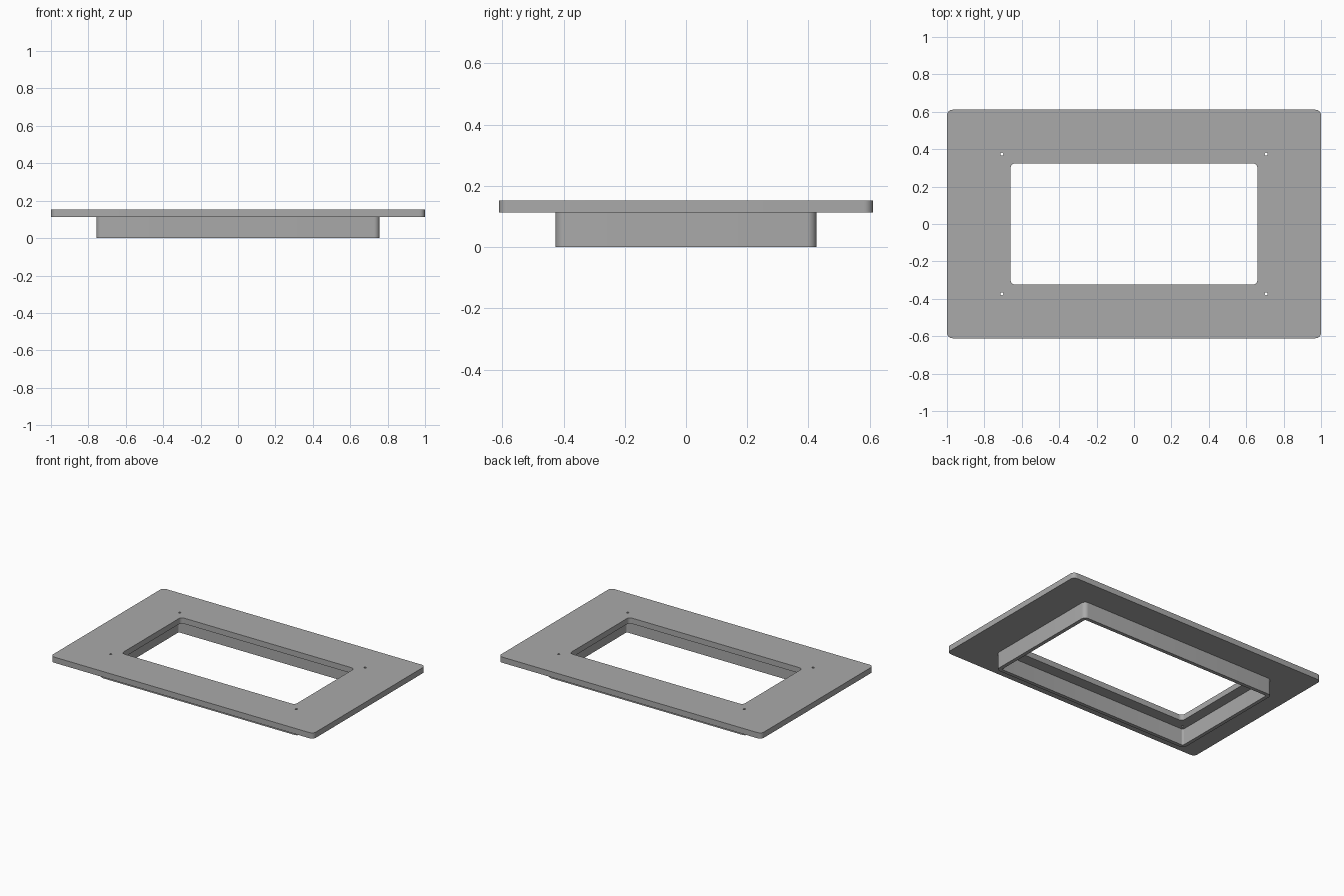
import bpy, bmesh
from math import sin, cos, pi

if "Cube" in bpy.data.objects:
    bpy.data.objects.remove(bpy.data.objects["Cube"])

grey = bpy.data.materials.new("plain grey")
grey.use_nodes = True
colour = (0.4, 0.4, 0.4, 1)
grey.diffuse_color = colour
grey.node_tree.nodes["Principled BSDF"].inputs["Base Color"].default_value = colour


def rounded_rect(hx, hy, r, steps=8):
    """Outline of a rectangle with half sizes hx, hy and corner radius r."""
    pts = []
    for q, (sx, sy) in enumerate([(1, 1), (-1, 1), (-1, -1), (1, -1)]):
        for i in range(steps + 1):
            a = (q + i / steps) * pi / 2
            pts.append((sx * (hx - r) + r * cos(a), sy * (hy - r) + r * sin(a)))
    return pts


def circle(x, y, r, n=16):
    return [(x + r * cos(2 * pi * i / n), y + r * sin(2 * pi * i / n)) for i in range(n)]


def slab(name, outlines, z0, z1):
    """Extrude the first outline from z0 to z1, with the others as holes."""
    curve = bpy.data.curves.new(name, "CURVE")
    curve.dimensions = "2D"
    curve.fill_mode = "BOTH"
    curve.extrude = (z1 - z0) / 2
    for pts in outlines:
        spline = curve.splines.new("POLY")
        spline.points.add(len(pts) - 1)
        for p, (x, y) in zip(spline.points, pts):
            p.co = (x, y, 0, 1)
        spline.use_cyclic_u = True
    obj = bpy.data.objects.new(name, curve)
    bpy.context.collection.objects.link(obj)
    bpy.ops.object.select_all(action="DESELECT")
    obj.select_set(True)
    bpy.context.view_layer.objects.active = obj
    bpy.ops.object.convert(target="MESH")
    obj = bpy.context.object
    # Weld caps to walls and move to height
    bm = bmesh.new()
    bm.from_mesh(obj.data)
    bmesh.ops.remove_doubles(bm, verts=bm.verts, dist=0.0001)
    bmesh.ops.recalc_face_normals(bm, faces=bm.faces)
    bmesh.ops.translate(bm, verts=bm.verts, vec=(0, 0, (z0 + z1) / 2))
    bm.to_mesh(obj.data)
    bm.free()
    obj.data.materials.clear()
    obj.data.materials.append(grey)
    bpy.ops.object.shade_smooth_by_angle()
    return obj


# Flat bezel with a window and four screw holes
screw_holes = [circle(sx * 0.706, sy * 0.374, 0.008) for sx in (-1, 1) for sy in (-1, 1)]
slab("bezel_plate",
     [rounded_rect(1.0, 0.611, 0.03), rounded_rect(0.66, 0.324, 0.025)] + screw_holes,
     0.113, 0.152)

# Thin wall standing below the plate
slab("rear_collar",
     [rounded_rect(0.757, 0.426, 0.03), rounded_rect(0.732, 0.401, 0.012)],
     0.0, 0.113)
